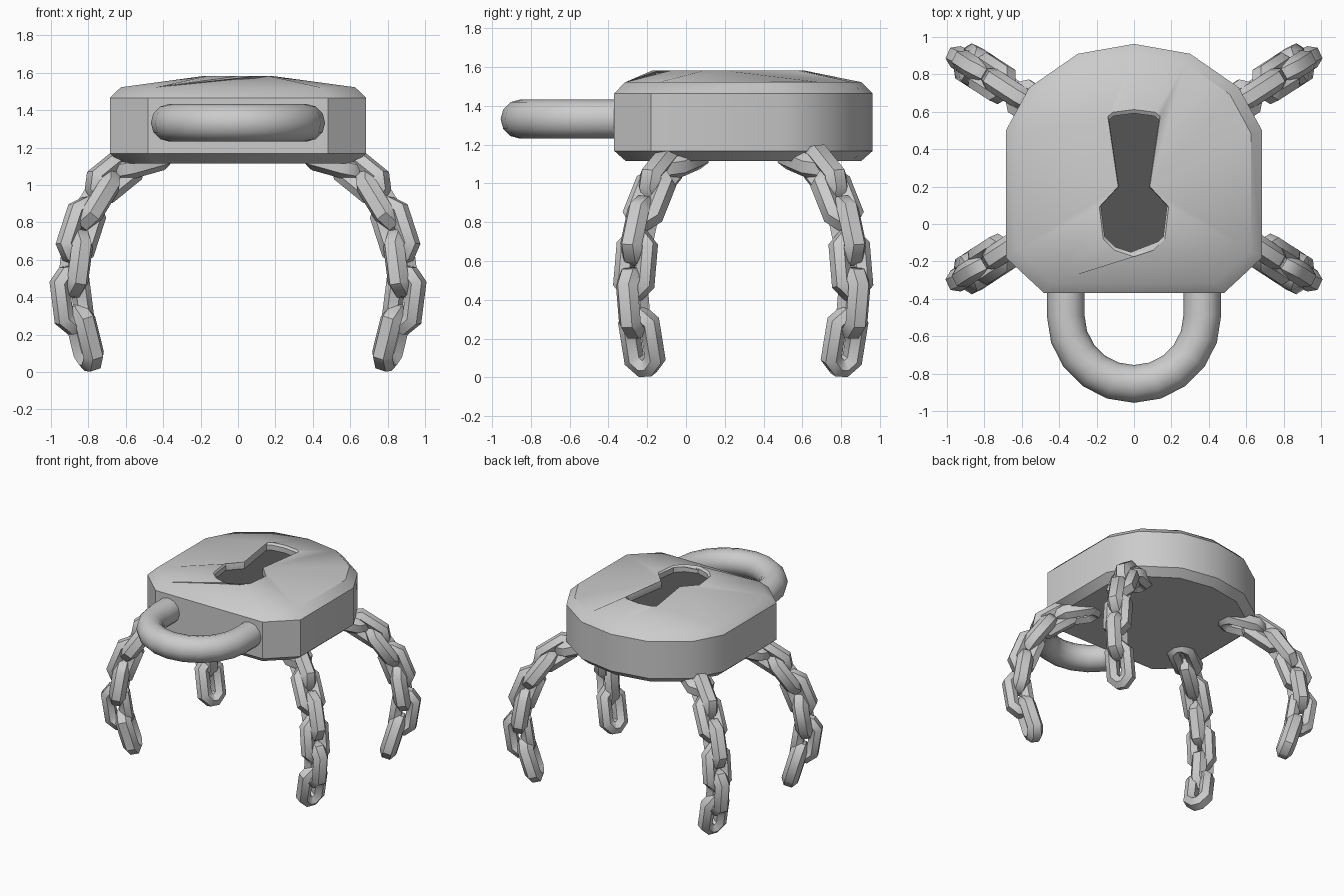
import bpy, math
from math import sin, cos, pi, radians
from mathutils import Vector

if "Cube" in bpy.data.objects:
    bpy.data.objects.remove(bpy.data.objects["Cube"])


def make(name, verts, faces, angle=35):
    me = bpy.data.meshes.new(name)
    me.from_pydata(verts, [], faces)
    me.polygons.foreach_set("use_smooth", [True] * len(faces))
    me.set_sharp_from_angle(angle=radians(angle))
    ob = bpy.data.objects.new(name, me)
    bpy.context.collection.objects.link(ob)
    return ob


def band(a, b, n):
    """Quads between two rings of n verts starting at a and b."""
    return [(a + i, a + (i + 1) % n, b + (i + 1) % n, b + i) for i in range(n)]


def mirror_outline(half):
    """Right half, bottom to top, with the axis point last -> full counter-clockwise loop."""
    return half + [(-x, y) for x, y in reversed(half) if x > 0]


# Lock body: stacked outline rings, domed top merging into the keyhole rim
CY = 0.295
outline = mirror_outline([(0.48, -0.37), (0.685, -0.18), (0.685, 0.5),
                          (0.56, 0.73), (0.3, 0.91), (0, 0.963)])
arc = [(0.195 * cos(radians(a)), 0.03 + 0.2 * sin(radians(a))) for a in (-54, -18, 18)]
keyhole = [(0, -0.175), *[(0.105, -0.14)], *arc, (0.085, 0.2), (0.14, 0.575),
           (0.115, 0.597), (0, 0.612)]
keyhole = keyhole + [(-x, y) for x, y in reversed(keyhole) if x > 0]
keyhole = [p for p in keyhole if p != arc[0] and p != (-arc[0][0], arc[0][1])]
keyhole = [(0.165 * (1 if x > 0 else -1), -0.08) if abs(abs(x) - arc[1][0]) < 1e-6 and y < 0
           else (x, y) for x, y in keyhole]
n, k = len(outline), len(keyhole)
verts, faces = [], []
for s, z in ((0.91, 1.115), (1, 1.168), (1, 1.465), (0.915, 1.522)):
    verts += [(x * s, CY + (y - CY) * s, z) for x, y in outline]
for i in range(3):
    faces += band(i * n, (i + 1) * n, n)
faces.append(tuple(reversed(range(n))))
K = 4 * n
for s, z in ((1, 1.582), (0.95, 1.57), (0.95, 1.53)):
    verts += [(x * s, 0.2 + (y - 0.2) * s, z) for x, y in keyhole]


# Join rim and keyhole by sweeping round the neck of the keyhole
def ang(v):
    return math.atan2(verts[v][1] - 0.2, verts[v][0]) % (2 * pi)


outer = sorted(range(3 * n, 4 * n), key=ang)
inner = sorted(range(K, K + k), key=ang)
i = j = 0
while i < n or j < k:
    ao = ang(outer[i + 1]) if i + 1 < n else ang(outer[0]) + 2 * pi
    ai = ang(inner[j + 1]) if j + 1 < k else ang(inner[0]) + 2 * pi
    o, q = outer[i % n], inner[j % k]
    if j >= k or (i < n and ao <= ai):
        faces.append((o, outer[(i + 1) % n], q))
        i += 1
    else:
        faces.append((o, inner[(j + 1) % k], q))
        j += 1
faces += band(K, K + k, k) + band(K + k, K + 2 * k, k)
make("lock_body", verts, faces)

# Dark keyhole floor
floor = make("keyhole_floor", verts[K + 2 * k:], [tuple(range(k))])
dark = bpy.data.materials.new("dark_grey")
dark.diffuse_color = (0.09, 0.09, 0.09, 1)
dark.use_nodes = True
dark.node_tree.nodes["Principled BSDF"].inputs["Base Color"].default_value = dark.diffuse_color
floor.data.materials.append(dark)

# Shackle: round bar swept along a U
R, S = 0.365, 12
path = [(Vector((-R, -0.3, 1.332)), Vector((-1, 0, 0)))]
path += [(Vector((-R * cos(t), -0.49 - R * sin(t), 1.332)), Vector((-cos(t), -sin(t), 0)))
         for t in [pi * m / 10 for m in range(11)]]
path += [(Vector((R, -0.3, 1.332)), Vector((1, 0, 0)))]
verts, faces = [], []
for p, out in path:
    verts += [p + out * 0.101 * cos(2 * pi * a / S) + Vector((0, 0, 0.101 * sin(2 * pi * a / S)))
              for a in range(S)]
for i in range(len(path) - 1):
    faces += band(i * S, (i + 1) * S, S)
faces += [tuple(reversed(range(S))), tuple(range(len(verts) - S, len(verts)))]
make("shackle", verts, faces, 50)


# Chain legs: alternating links strung along a drooping path
def add_link(verts, faces, c, wide, along, thick):
    w, l, ch = 0.06, 0.138, 0.042
    loop = [(w, l - ch), (w - ch, l), (ch - w, l), (-w, l - ch),
            (-w, ch - l), (ch - w, -l), (w - ch, -l), (w, ch - l)]
    base = len(verts)
    for x, y in loop:
        dx = math.copysign(1 if abs(x) == w else 0.4, x)
        dy = math.copysign(1 if abs(y) == l else 0.4, y)
        for a in range(6):
            u, v = 0.05 * cos(pi / 6 + a * pi / 3), 0.062 * sin(pi / 6 + a * pi / 3)
            verts.append(c + wide * (x + dx * u) + along * (y + dy * u) + thick * v)
    for i in range(8):
        f = band(base + i * 6, base + (i + 1) % 8 * 6, 6)
        faces += f


chain = [(0.82, 0.186), (0.888, 0.385), (0.87, 0.58), (0.84, 0.755),
         (0.76, 0.92), (0.66, 1.05), (0.52, 1.115)]
YAW = radians(25)


def leg(name, sx, sy):
    pts = [Vector((x, 0.565 + (x - 0.885) * 0.65, z)) for x, z in chain]
    ext = [pts[0] - Vector((0.03, 0.02, 0.2))] + pts + [pts[-1] + Vector((-0.2, -0.13, 0.03))]
    side0 = Vector((-sin(YAW), cos(YAW), 0))
    vs, fs = [], []
    for i, p in enumerate(pts):
        t = (ext[i + 2] - ext[i]).normalized()
        side = (side0 - t * side0.dot(t)).normalized()
        nrm = t.cross(side)
        if i % 2 == 0:
            add_link(vs, fs, p, side, t, nrm)
        else:
            add_link(vs, fs, p, nrm, t, side)
    ob = make(name, [(v.x * sx, CY + v.y * sy, v.z) for v in vs], fs, 45)
    import bmesh
    bm = bmesh.new()
    bm.from_mesh(ob.data)
    bmesh.ops.recalc_face_normals(bm, faces=bm.faces)
    bm.to_mesh(ob.data)
    bm.free()


for sy, row in ((-1, "front"), (1, "back")):
    for sx, col in ((-1, "left"), (1, "right")):
        leg(f"{row}_{col}_chain_leg", sx, sy)

# Consistent outward normals on the lock and shackle
import bmesh
for name in ("lock_body", "shackle"):
    me = bpy.data.objects[name].data
    bm = bmesh.new()
    bm.from_mesh(me)
    bmesh.ops.recalc_face_normals(bm, faces=bm.faces)
    bm.to_mesh(me)
    bm.free()
